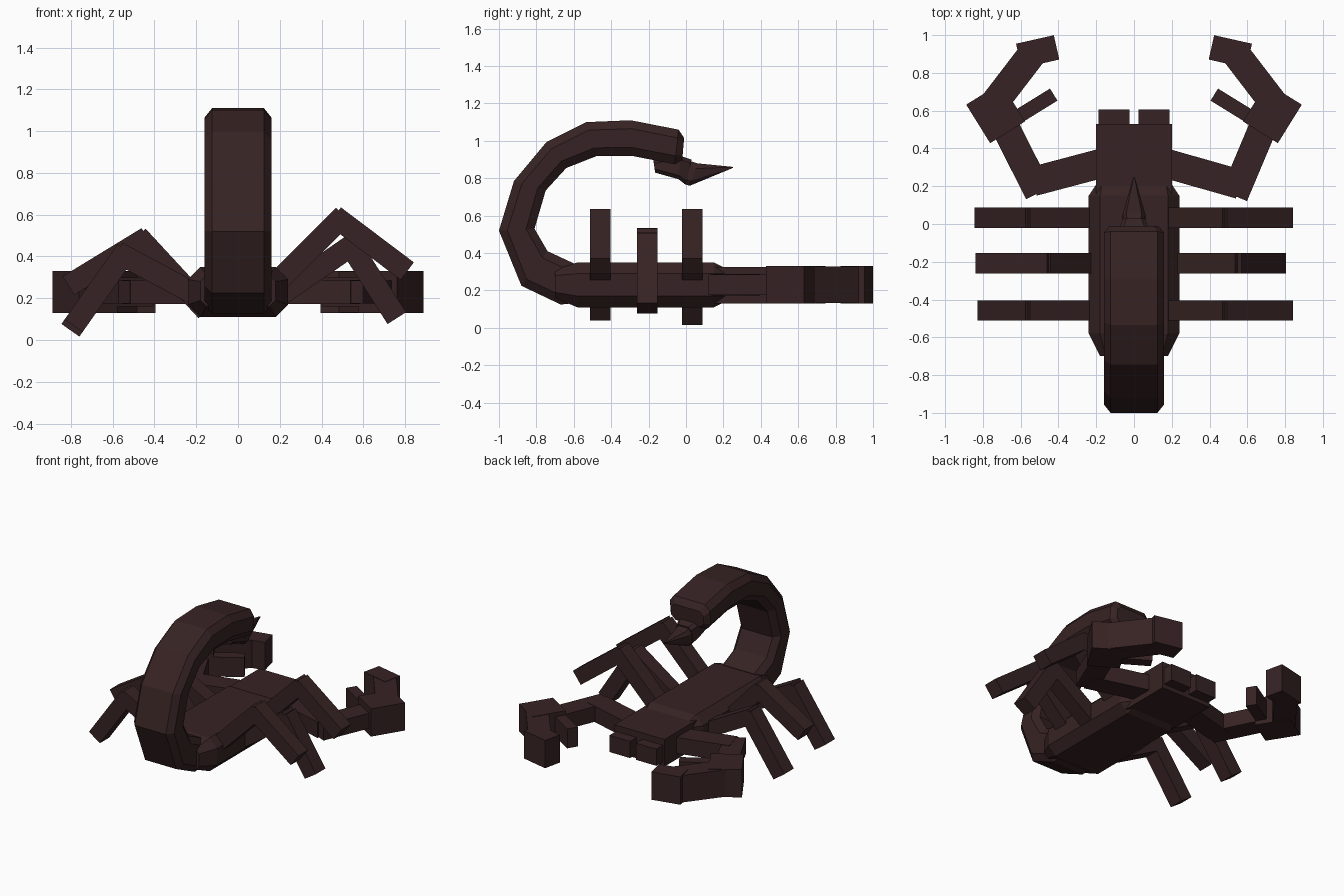
import bpy
import bmesh
from mathutils import Matrix, Vector

default = bpy.data.objects.get("Cube")
if default:
    bpy.data.objects.remove(default, do_unlink=True)

shell = bpy.data.materials.new("dark brown shell")
shell.use_nodes = True
COLOUR = (0.038, 0.0165, 0.017, 1)
shell.diffuse_color = COLOUR
shell.node_tree.nodes["Principled BSDF"].inputs["Base Color"].default_value = COLOUR


def finish(name, bm):
    bmesh.ops.recalc_face_normals(bm, faces=bm.faces)
    mesh = bpy.data.meshes.new(name)
    bm.to_mesh(mesh)
    bm.free()
    mesh.materials.append(shell)
    obj = bpy.data.objects.new(name, mesh)
    bpy.context.collection.objects.link(obj)
    return obj


def beam(name, p, q, across, thick, up):
    """Box from p to q; thick is measured along the up axis."""
    p, q, up = Vector(p), Vector(q), Vector(up)
    along = (q - p).normalized()
    side = up.cross(along)
    frame = Matrix((along, side, up)).transposed().to_4x4()
    size = Matrix.Diagonal(((q - p).length, across, thick, 1))
    bm = bmesh.new()
    bmesh.ops.create_cube(bm, size=1, matrix=Matrix.Translation((p + q) / 2) @ frame @ size)
    return finish(name, bm)


def block(name, low, high):
    """Axis-aligned box between two corners."""
    low, high = Vector(low), Vector(high)
    bm = bmesh.new()
    bmesh.ops.create_cube(bm, size=1, matrix=Matrix.Translation((low + high) / 2)
                          @ Matrix.Diagonal((*(high - low), 1)))
    return finish(name, bm)


def section(a, b, half, bevel_x, bevel):
    """Chamfered rectangle spanning the (y, z) points a and b."""
    a, b = Vector(a), Vector(b)
    step = (b - a).normalized() * bevel
    quarter = [(half - bevel_x, a), (half, a + step), (half, b - step), (half - bevel_x, b)]
    ring = quarter + [(-x, p) for x, p in reversed(quarter)]
    return [Vector((x, p[0], p[1])) for x, p in ring]


def loft(name, rings):
    bm = bmesh.new()
    loops = [[bm.verts.new(v) for v in ring] for ring in rings]
    for r, s in zip(loops, loops[1:]):
        for i in range(len(r)):
            j = (i + 1) % len(r)
            bm.faces.new((r[i], r[j], s[j], s[i]))
    bm.faces.new(loops[0])
    bm.faces.new(loops[-1])
    return finish(name, bm)


# Body and head
loft("body", [
    section((-0.70, 0.16), (-0.70, 0.31), 0.18, 0.03, 0.03),
    section((-0.58, 0.11), (-0.58, 0.35), 0.24, 0.06, 0.06),
    section((0.15, 0.11), (0.15, 0.35), 0.24, 0.06, 0.06),
    section((0.21, 0.14), (0.21, 0.32), 0.20, 0.03, 0.03),
])
block("head", (-0.20, 0.12, 0.13), (0.20, 0.53, 0.325))
for side, s in (("left", 1), ("right", -1)):
    x = 0.105 * s
    block(side + "_mandible", (x - 0.082, 0.48, 0.16), (x + 0.082, 0.605, 0.28))

# Tail: outer and inner edge of each joint
joints = [
    ((-0.62, 0.13), (-0.60, 0.33)),
    ((-0.67, 0.125), (-0.60, 0.345)),
    ((-0.88, 0.225), (-0.74, 0.41)),
    ((-1.00, 0.52), (-0.81, 0.53)),
    ((-0.92, 0.785), (-0.75, 0.735)),
    ((-0.745, 0.995), (-0.64, 0.855)),
    ((-0.535, 1.10), (-0.475, 0.92)),
    ((-0.295, 1.11), (-0.29, 0.92)),
    ((-0.04, 1.06), (-0.06, 0.875)),
]
rings = [section(a, b, 0.16, 0.036, 0.045) for a, b in joints]
rings.append(section((-0.01, 1.015), (-0.02, 0.90), 0.13, 0.03, 0.03))
loft("tail", rings)

# Sting
loft("sting_bulb", [
    section((-0.175, 0.90), (-0.165, 0.83), 0.07, 0.02, 0.02),
    section((-0.03, 0.92), (-0.04, 0.795), 0.08, 0.02, 0.02),
    section((0.03, 0.90), (0.0, 0.765), 0.06, 0.02, 0.02),
])
loft("sting_spike", [
    section((0.0, 0.90), (-0.01, 0.77), 0.055, 0.02, 0.03),
    section((0.06, 0.88), (0.02, 0.76), 0.06, 0.02, 0.03),
    section((0.25, 0.861), (0.25, 0.855), 0.003, 0.001, 0.001),
])

# Legs: hip, knee and foot in (x, z), one pose for the outer pairs, one for the middle
poses = {
    "left": (((0.15, 0.24), (0.485, 0.575), (0.81, 0.33)),
             ((0.15, 0.18), (0.54, 0.45), (0.76, 0.105))),
    "right": (((-0.15, 0.19), (-0.55, 0.405), (-0.802, 0.047)),
              ((-0.15, 0.14), (-0.46, 0.475), (-0.812, 0.26))),
}
rows = (("front", 0.033, 0), ("middle", -0.207, 1), ("rear", -0.458, 0))
for side, pair in poses.items():
    for row, y, kind in rows:
        hip, knee, foot = [Vector((x, y, z)) for x, z in pair[kind]]
        if side == "right" and row == "rear":
            foot = foot.lerp(knee, 0.06)
        name = f"{row}_{side}"
        overlap = 0.03
        beam(name + "_upper_leg", hip, knee + (knee - hip).normalized() * overlap,
             0.105, 0.108, (0, 1, 0))
        beam(name + "_lower_leg", knee + (knee - foot).normalized() * overlap, foot,
             0.105, 0.108, (0, 1, 0))

# Pincers, in the ground plane at a common height
UP = (0, 0, 1)
MID = 0.23
for side, s, elbow in (("left", 1, (0.56, 0.21)), ("right", -1, (0.535, 0.225))):
    def part(name, p, q, across, thick):
        beam(f"{side}_{name}", (p[0] * s, p[1], MID), (q[0] * s, q[1], MID),
             across, thick, UP)

    part("upper_arm", (0.12, 0.335), elbow, 0.155, 0.115)
    part("forearm", (elbow[0] - 0.03, elbow[1] - 0.06), (0.69, 0.53), 0.148, 0.11)
    part("palm", (0.825, 0.53), (0.64, 0.645), 0.24, 0.20)
    part("thumb", (0.66, 0.54), (0.425, 0.685), 0.075, 0.14)
    part("finger", (0.77, 0.60), (0.54, 0.90), 0.15, 0.195)
    part("fingertip", (0.61, 0.89), (0.41, 0.935), 0.132, 0.20)
